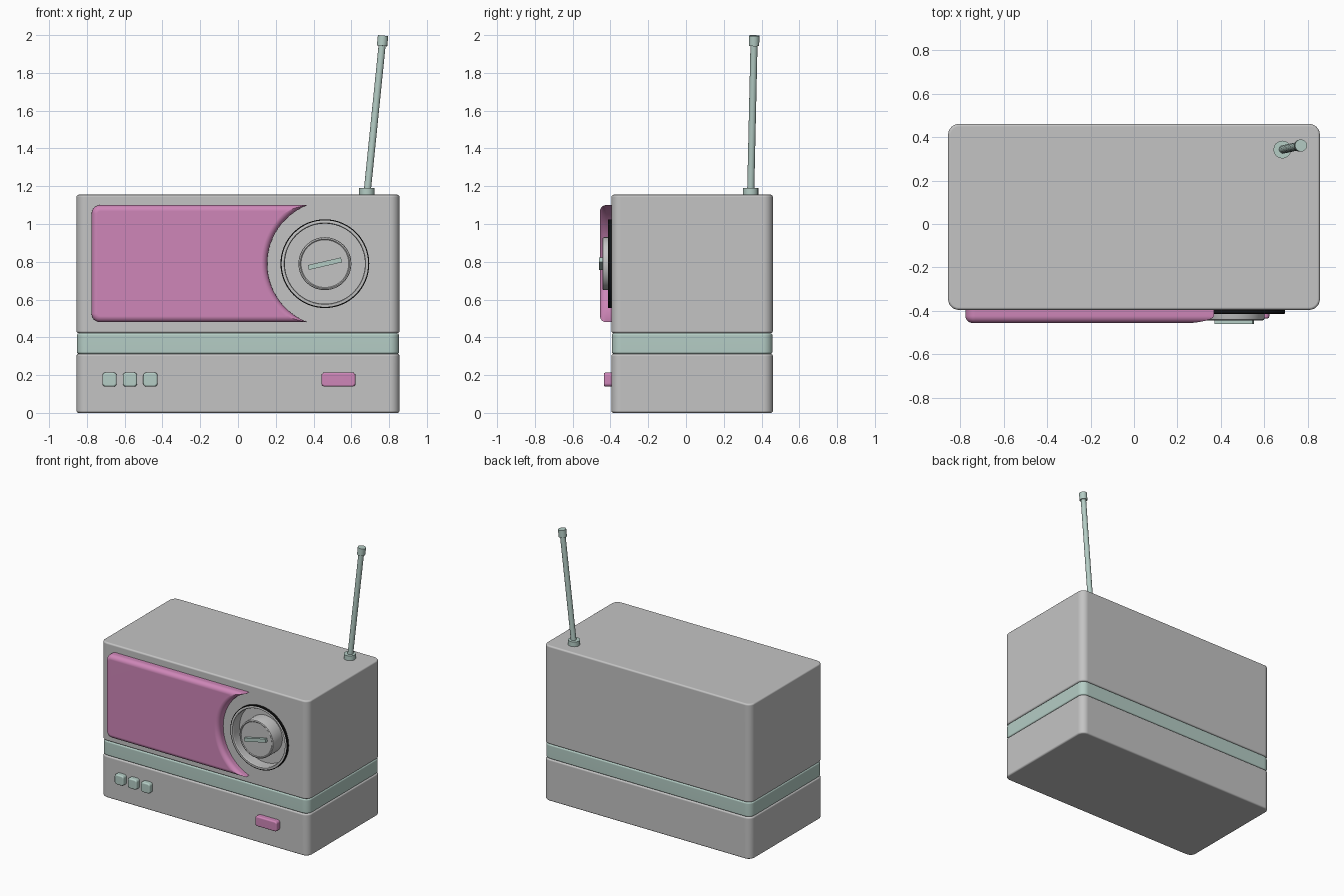
import bpy, bmesh, math
from mathutils import Vector

if "Cube" in bpy.data.objects:
    bpy.data.objects.remove(bpy.data.objects["Cube"])


def material(name, rgb):
    m = bpy.data.materials.new(name)
    m.diffuse_color = (*rgb, 1)
    m.use_nodes = True
    m.node_tree.nodes["Principled BSDF"].inputs["Base Color"].default_value = m.diffuse_color
    return m


GREY = material("warm grey", (0.55, 0.55, 0.55))
PINK = material("pink", (0.62, 0.24, 0.48))
MINT = material("pale mint", (0.46, 0.61, 0.56))
BLACK = material("black", (0.005, 0.005, 0.005))


def finish(name, bm, *mats, angle=32):
    """Turn a bmesh into a smooth-shaded object that keeps flat faces flat."""
    bmesh.ops.recalc_face_normals(bm, faces=bm.faces)
    me = bpy.data.meshes.new(name)
    bm.to_mesh(me)
    bm.free()
    ob = bpy.data.objects.new(name, me)
    bpy.context.collection.objects.link(ob)
    for m in mats:
        me.materials.append(m)
    smooth(ob, angle)
    return ob


def smooth(ob, angle=32):
    bpy.ops.object.select_all(action='DESELECT')
    ob.select_set(True)
    bpy.context.view_layer.objects.active = ob
    bpy.ops.object.shade_smooth_by_angle(angle=math.radians(angle))


def flatten(ob):
    ob.modifiers.new("weighted", 'WEIGHTED_NORMAL').keep_sharp = True


def loft(name, rings, mats, mat_rule=None, caps=True, angle=32):
    """Bridge a list of equal-length closed rings."""
    bm = bmesh.new()
    vs = [[bm.verts.new(p) for p in ring] for ring in rings]
    n = len(vs[0])
    for k, (a, b) in enumerate(zip(vs, vs[1:])):
        for i in range(n):
            j = (i + 1) % n
            f = bm.faces.new((a[i], a[j], b[j], b[i]))
            if mat_rule:
                f.material_index = mat_rule(k)
    if caps:
        bm.faces.new(vs[0])
        bm.faces.new(vs[-1])
    return finish(name, bm, *mats, angle=angle)


def rounded_rect(x0, x1, y0, y1, r, seg=6):
    pts = []
    for q, (cx, cy) in enumerate([(x1 - r, y1 - r), (x0 + r, y1 - r),
                                  (x0 + r, y0 + r), (x1 - r, y0 + r)]):
        for s in range(seg + 1):
            a = math.pi / 2 * (q + s / seg)
            pts.append((cx + r * math.cos(a), cy + r * math.sin(a)))
    return pts


def soft_levels(lo, hi, b, both=True, seg=4):
    """(inset, height) steps for a slab with rounded rims."""
    arc = [(b * (1 - math.cos(t)), hi - b + b * math.sin(t))
           for t in (math.pi / 2 * i / seg for i in range(seg + 1))]
    low = [(d, lo + hi - h) for d, h in reversed(arc)] if both else [(0, lo)]
    return low + arc


def casing(name, hx, y0, y1, z0, z1, mat, r=0.05, b=0.012):
    rings = [[(x, y, z) for x, y in rounded_rect(-hx + d, hx - d, y0 + d, y1 - d, r - d)]
             for d, z in soft_levels(z0, z1, b)]
    ob = loft(name, rings, [mat])
    flatten(ob)
    return ob


def button(name, x0, x1, z0, z1, depth, mat, r=0.018, b=0.01):
    rings = [[(x, -h, z) for x, z in rounded_rect(x0 + d, x1 - d, z0 + d, z1 - d, r - d)]
             for d, h in soft_levels(0.38, depth, b, both=False)]
    flatten(loft(name, rings, [mat]))


def turned(name, cx, cz, profile, mats, rule=None, caps=True, n=64):
    """Revolve (radius, y) points about an axis along y."""
    rings = [[(cx + r * math.cos(2 * math.pi * i / n), y, cz + r * math.sin(2 * math.pi * i / n))
              for i in range(n)] for r, y in profile]
    return loft(name, rings, mats, rule, caps)


def rod(name, p, q, r, mat, n=16):
    p, q = Vector(p), Vector(q)
    rot = (q - p).to_track_quat('Z', 'Y')
    rings = [[c + rot @ Vector((r * math.cos(2 * math.pi * i / n), r * math.sin(2 * math.pi * i / n), 0))
              for i in range(n)] for c in (p, q)]
    loft(name, rings, [mat])


# casing: base, coloured band, upper body
FY, BY = -0.395, 0.46
casing("base_case", 0.855, FY, BY, 0.0, 0.312, GREY)
casing("middle_band", 0.853, FY + 0.002, BY - 0.002, 0.312, 0.422, MINT)
upper = casing("upper_case", 0.855, FY, BY, 0.422, 1.155, GREY)

# round recess for the dial
DX, DZ = 0.46, 0.79
cutter = turned("dial_recess_cutter", DX, DZ, [(0.212, -0.5), (0.212, -0.335)], [GREY])
cutter.hide_render = True
cut = upper.modifiers.new("recess", 'BOOLEAN')
cut.operation, cut.object, cut.solver = 'DIFFERENCE', cutter, 'EXACT'
upper.modifiers.move(1, 0)
bpy.context.view_layer.objects.active = upper
bpy.ops.object.modifier_apply(modifier="recess")
bpy.data.objects.remove(cutter)
smooth(upper)

# dial bezel with black rim, knob and pointer
turned("dial_bezel", DX, DZ,
       [(0.212, -0.39), (0.212, -0.408), (0.216, -0.414), (0.229, -0.414), (0.235, -0.412), (0.235, -0.39)],
       [GREY, BLACK], lambda k: 1 if k >= 3 else 0, caps=False)
turned("dial_knob", DX, DZ, [(0.14, -0.33), (0.14, -0.434), (0.138, -0.440), (0.131, -0.443),
                             (0.126, -0.439)], [GREY])
bm = bmesh.new()
bmesh.ops.create_cube(bm, size=1)
tilt = math.radians(13)
for v in bm.verts:
    x, z = v.co.x * 0.18, v.co.z * 0.026
    v.co = (DX + x * math.cos(tilt) - z * math.sin(tilt), -0.447 + v.co.y * 0.026,
            DZ + x * math.sin(tilt) + z * math.cos(tilt))
finish("dial_pointer", bm, MINT)


# speaker panel with a concave end around the dial
def panel_outline(d, cx=0.487, r=0.332, x0=-0.775, z0=0.48, z1=1.10, c=0.045):
    r, h = r + d, (z1 - z0) / 2 - d
    a = math.asin(h / r)
    pts = [(cx - r * math.cos(t), DZ + r * math.sin(t)) for t in (a * (1 - i / 16) for i in range(33))]
    left = rounded_rect(x0 + d, 0, z0 + d, z1 - d, c - d)[7:21]
    return pts + left[::-1]


flatten(loft("speaker_panel", [[(x, -y, z) for x, z in panel_outline(d)]
                               for d, y in soft_levels(0.385, 0.455, 0.032, both=False, seg=6)], [PINK]))

# buttons
for i in range(3):
    x = -0.68 + 0.108 * i
    button(f"small_button_{i + 1}", x - 0.038, x + 0.038, 0.139, 0.214, 0.432, MINT)
button("wide_button", 0.442, 0.622, 0.139, 0.214, 0.435, PINK)

# antenna
foot, tip = Vector((0.682, 0.342, 1.15)), Vector((0.768, 0.361, 1.997))
rod("antenna_collar", (0.682, 0.342, 1.15), (0.682, 0.342, 1.19), 0.041, MINT)
rod("antenna_rod", foot, tip, 0.019, MINT)
rod("antenna_cap", foot.lerp(tip, 0.937), tip, 0.028, MINT)
